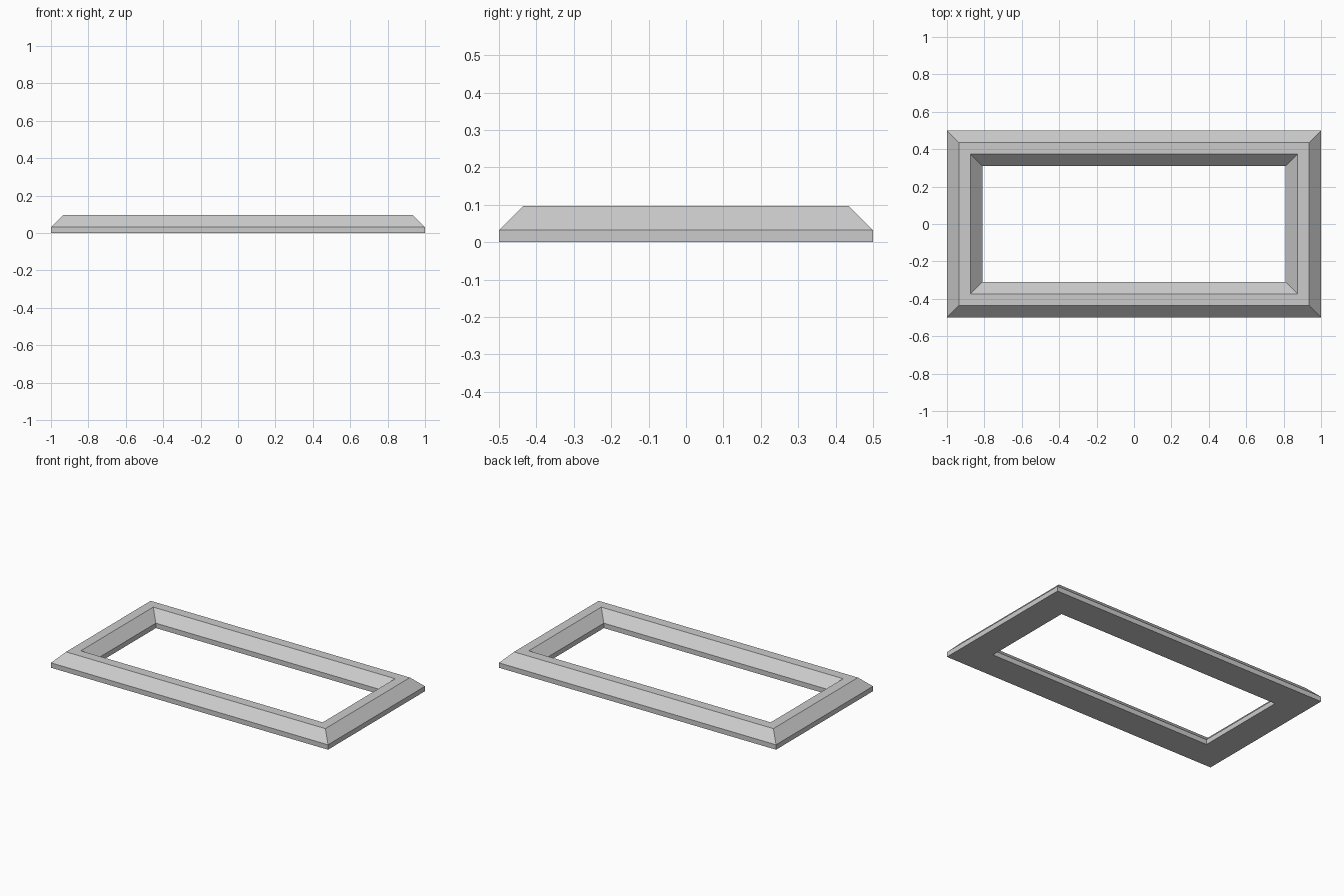
import bpy
import bmesh

default = bpy.data.objects.get("Cube")
if default:
    bpy.data.objects.remove(default, do_unlink=True)

# Frame size and moulding cross-section: (inset from the outer edge, height)
HALF_X, HALF_Y = 1.0, 0.5
PROFILE = [(0, 0), (0, 0.032), (0.064, 0.096),
           (0.127, 0.096), (0.19, 0.032), (0.19, 0)]
CORNERS = [(-1, -1), (1, -1), (1, 1), (-1, 1)]


def flat_material(name, color):
    mat = bpy.data.materials.new(name)
    mat.use_nodes = True
    mat.diffuse_color = color
    mat.node_tree.nodes["Principled BSDF"].inputs["Base Color"].default_value = color
    return mat


def mitred_frame(name, profile, material):
    """Sweep a closed profile round a rectangle with mitred corners."""
    bm = bmesh.new()
    loops = [[bm.verts.new((sx * (HALF_X - inset), sy * (HALF_Y - inset), z))
              for inset, z in profile] for sx, sy in CORNERS]
    count = len(profile)
    for i, here in enumerate(loops):
        there = loops[(i + 1) % len(loops)]
        for j in range(count):
            k = (j + 1) % count
            bm.faces.new((here[j], there[j], there[k], here[k]))
    bmesh.ops.recalc_face_normals(bm, faces=bm.faces)
    mesh = bpy.data.meshes.new(name)
    bm.to_mesh(mesh)
    bm.free()
    mesh.materials.append(material)
    obj = bpy.data.objects.new(name, mesh)
    bpy.context.collection.objects.link(obj)
    return obj


# Bevelled rectangular frame
grey = flat_material("light grey", (0.6, 0.6, 0.6, 1))
mitred_frame("bevelled_frame", PROFILE, grey)
